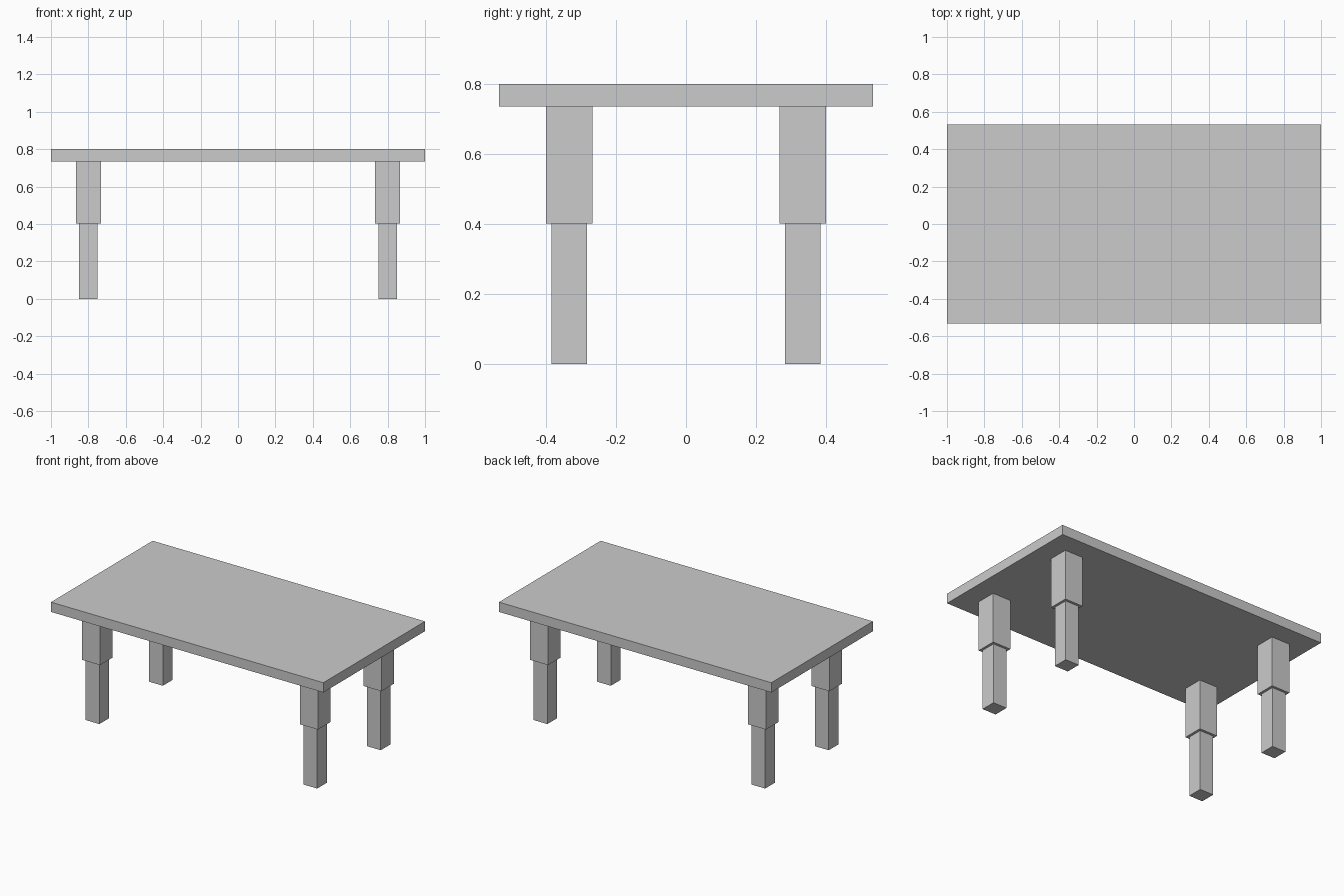
import bpy

if "Cube" in bpy.data.objects:
    bpy.data.objects.remove(bpy.data.objects["Cube"])


def box(name, x, y, z0, z1, sx, sy):
    bpy.ops.mesh.primitive_cube_add(size=1, location=(x, y, (z0 + z1) / 2))
    obj = bpy.context.object
    obj.name = name
    obj.scale = (sx, sy, z1 - z0)
    bpy.ops.object.transform_apply(location=False, rotation=False, scale=True)
    return obj


TOP_UNDERSIDE = 0.735
LEG_STEP = 0.402

# Tabletop slab
box("tabletop", 0, 0, TOP_UNDERSIDE, 0.8, 2.0, 1.066)

# Four stepped legs: thick upper block, thinner lower post
for side, x in (("left", -0.8), ("right", 0.8)):
    for end, y in (("front", -0.333), ("back", 0.333)):
        box(f"{end}_{side}_upper_leg", x, y, LEG_STEP, TOP_UNDERSIDE, 0.133, 0.133)
        box(f"{end}_{side}_lower_leg", x, y, 0, LEG_STEP, 0.1, 0.1)
